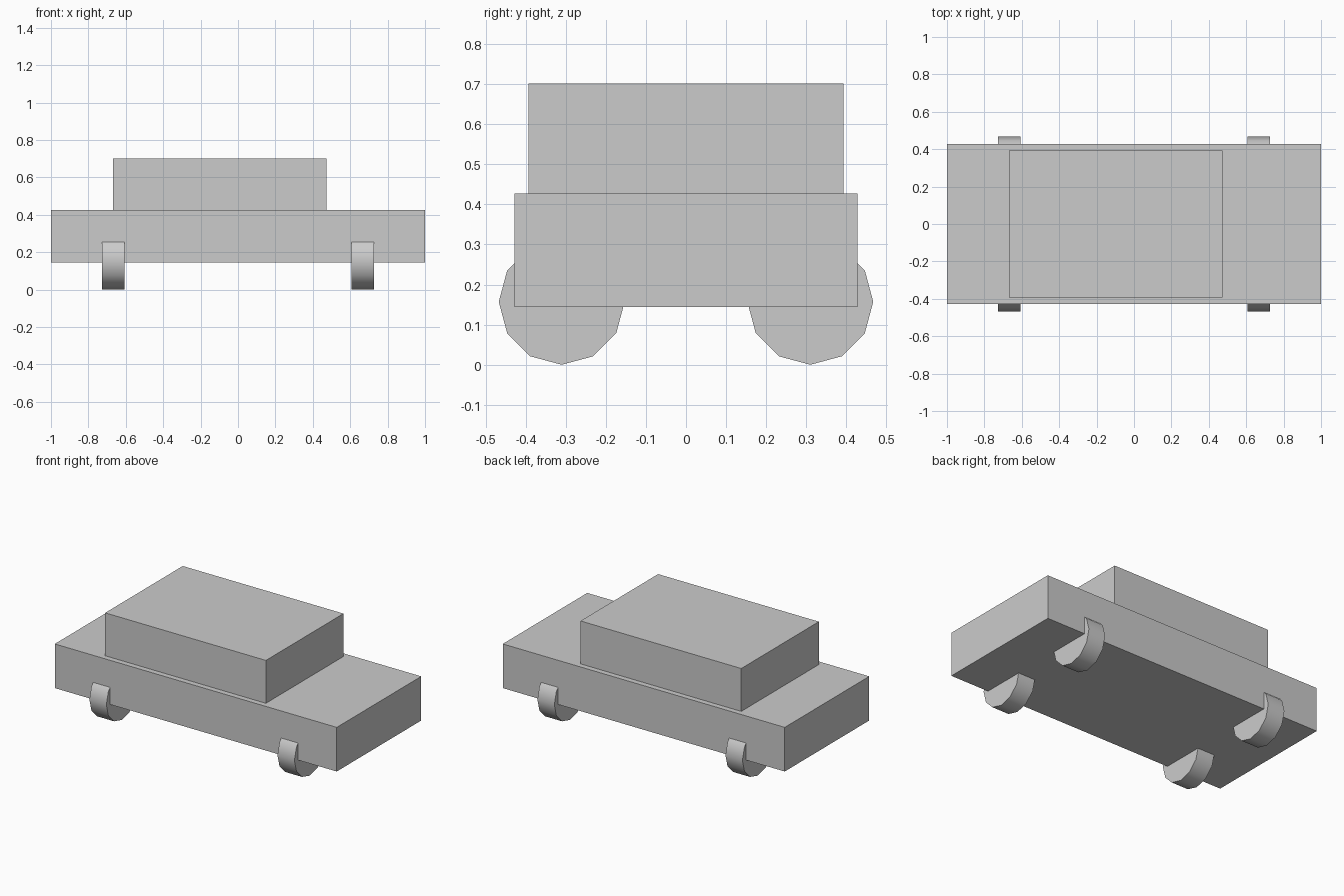
import bpy
import math

if "Cube" in bpy.data.objects:
    bpy.data.objects.remove(bpy.data.objects["Cube"])


def box(name, lo, hi):
    """Box spanning two opposite corners."""
    centre = [(a + b) / 2 for a, b in zip(lo, hi)]
    bpy.ops.mesh.primitive_cube_add(size=1, location=centre)
    ob = bpy.context.object
    ob.name = name
    ob.scale = [b - a for a, b in zip(lo, hi)]
    bpy.ops.object.transform_apply(location=False, rotation=False, scale=True)
    return ob


def wheel(name, x, y, radius=0.157, width=0.12):
    """Twelve-sided wheel with its axle along x, standing on the ground."""
    bpy.ops.mesh.primitive_cylinder_add(
        vertices=12, radius=radius, depth=width,
        location=(x, y, radius), rotation=(0, math.pi / 2, 0))
    ob = bpy.context.object
    ob.name = name
    bpy.ops.object.transform_apply(location=False, rotation=True, scale=False)
    bpy.ops.object.shade_smooth_by_angle(angle=math.radians(40))
    return ob


# Lower body slab
box("body", (-1.0, -0.428, 0.144), (1.0, 0.428, 0.427))

# Cabin, set slightly towards -x
box("cabin", (-0.667, -0.393, 0.427), (0.473, 0.393, 0.702))

# Four wheels, partly sunk into the body
for end, x in (("left", -0.667), ("right", 0.667)):
    for side, y in (("front", -0.31), ("back", 0.31)):
        wheel(f"wheel_{side}_{end}", x, y)
